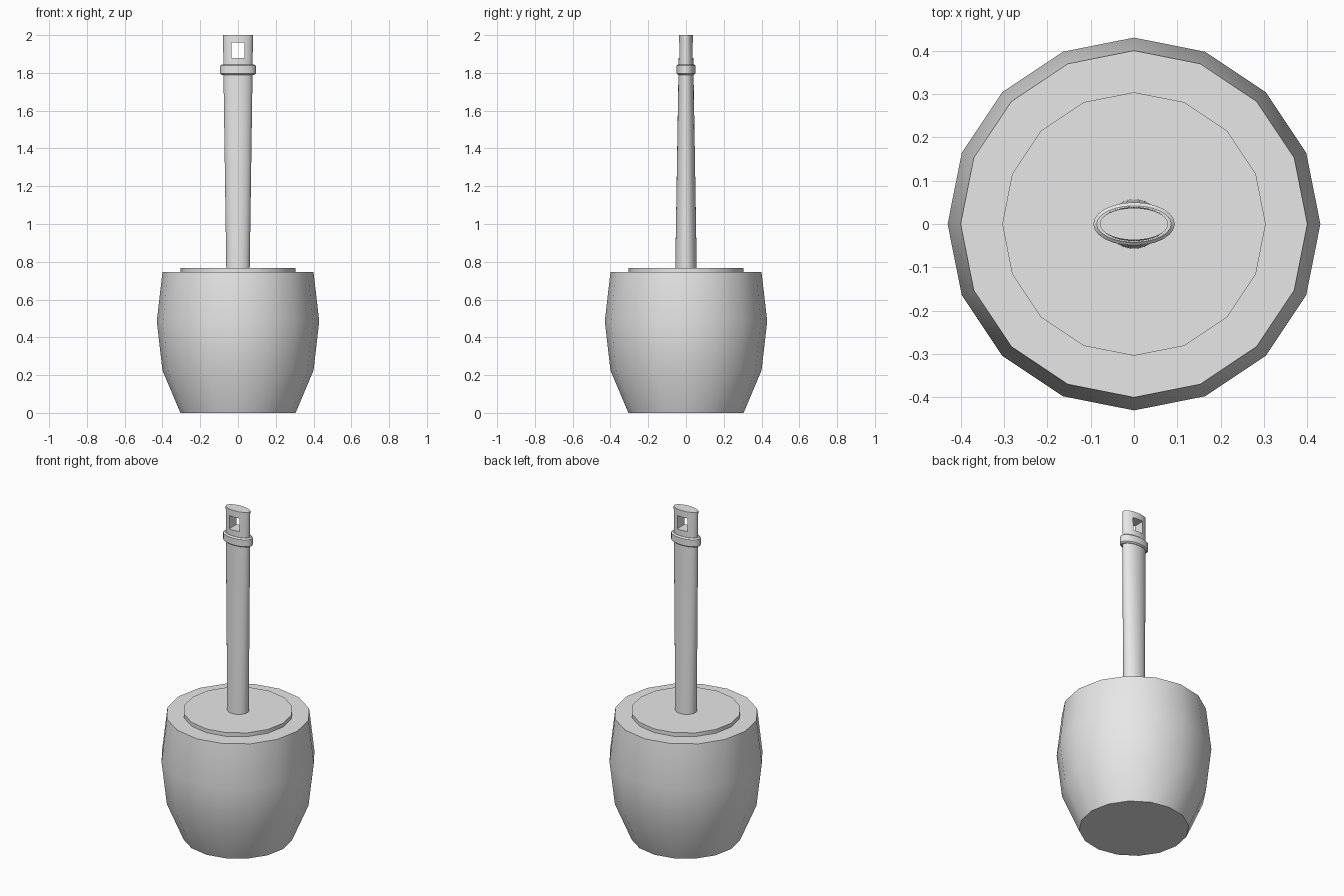
import bpy, bmesh
from math import cos, sin, tau

cube = bpy.data.objects.get("Cube")
if cube:
    bpy.data.objects.remove(cube, do_unlink=True)

# Single plain grey material
grey = bpy.data.materials.new("light_grey")
grey.use_nodes = True
colour = (0.8, 0.8, 0.8, 1)
grey.diffuse_color = colour
grey.node_tree.nodes["Principled BSDF"].inputs["Base Color"].default_value = colour


def loft(name, sections, sides):
    """Closed solid through elliptical sections given as (z, rx, ry)."""
    bm = bmesh.new()
    rings = []
    for z, rx, ry in sections:
        angles = [tau * i / sides for i in range(sides)]
        rings.append([bm.verts.new((rx * cos(a), ry * sin(a), z)) for a in angles])
    for low, high in zip(rings, rings[1:]):
        for i in range(sides):
            j = (i + 1) % sides
            bm.faces.new((low[i], low[j], high[j], high[i]))
    bm.faces.new(rings[0][::-1])
    bm.faces.new(rings[-1])
    mesh = bpy.data.meshes.new(name)
    bm.to_mesh(mesh)
    bm.free()
    mesh.materials.append(grey)
    obj = bpy.data.objects.new(name, mesh)
    bpy.context.collection.objects.link(obj)
    return obj


def activate(obj):
    bpy.ops.object.select_all(action="DESELECT")
    obj.select_set(True)
    bpy.context.view_layer.objects.active = obj


def smooth(obj):
    activate(obj)
    bpy.ops.object.shade_smooth_by_angle(angle=0.56)


# Barrel-shaped holder and its raised lid
pot_profile = [(0, 0.305), (0.225, 0.4), (0.485, 0.43), (0.745, 0.4)]
pot = loft("holder_pot", [(z, r, r) for z, r in pot_profile], 16)
lid = loft("lid", [(0.74, 0.304, 0.304), (0.768, 0.304, 0.304)], 16)

# Handle: round at the foot, flattening to an oval at the top
handle = loft("handle", [(0.76, 0.062, 0.057), (1.8, 0.077, 0.04), (2, 0.079, 0.037)], 32)

# Collar with softened rims
collar = loft("handle_collar", [(1.79, 0.086, 0.042), (1.797, 0.094, 0.05),
                                (1.838, 0.094, 0.05), (1.845, 0.086, 0.042)], 24)

# Square hanging hole cut through the handle
bpy.ops.mesh.primitive_cube_add(size=1, location=(0, 0, 1.92))
cutter = bpy.context.object
cutter.name = "hole_cutter"
cutter.scale = (0.068, 0.3, 0.08)
cutter.hide_render = True
cut = handle.modifiers.new("hanging_hole", "BOOLEAN")
cut.operation = "DIFFERENCE"
cut.solver = "EXACT"
cut.object = cutter
activate(handle)
bpy.ops.object.modifier_apply(modifier=cut.name)
bpy.data.objects.remove(cutter, do_unlink=True)

for part in (pot, lid, handle, collar):
    smooth(part)
